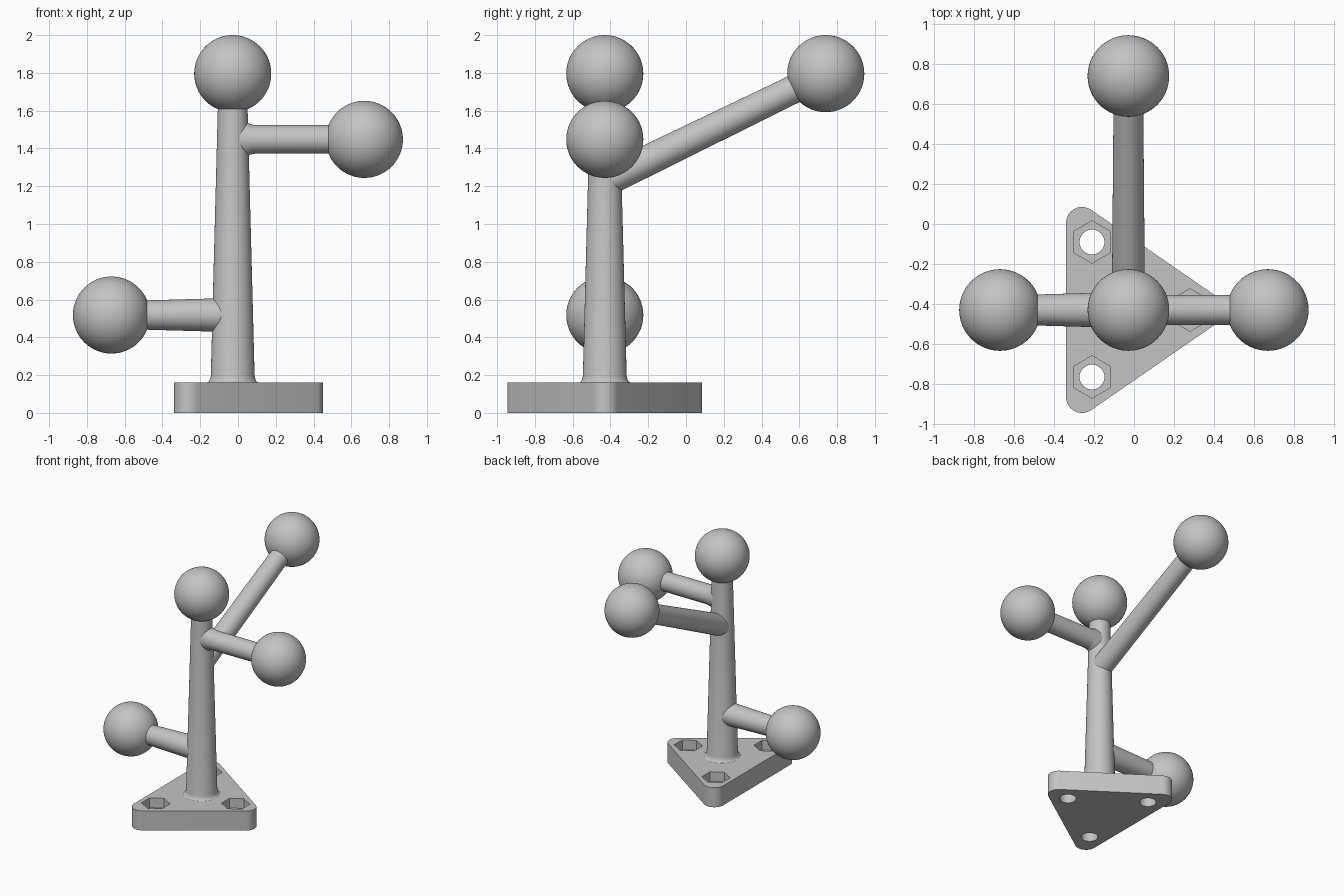
import bpy
import bmesh
from math import sin, cos, pi, radians, atan2
from mathutils import Vector

if "Cube" in bpy.data.objects:
    bpy.data.objects.remove(bpy.data.objects["Cube"])

# Single grey material
GREY = (0.55, 0.55, 0.55, 1)
grey = bpy.data.materials.new("plain grey")
grey.use_nodes = True
grey.diffuse_color = GREY
grey.node_tree.nodes["Principled BSDF"].inputs["Base Color"].default_value = GREY

SIDES = 64
POST_X, POST_Y = -0.028, -0.43
BALL_R = 0.204
CORNER_R = 0.08


def finish(name, bm):
    bmesh.ops.recalc_face_normals(bm, faces=bm.faces)
    mesh = bpy.data.meshes.new(name)
    bm.to_mesh(mesh)
    bm.free()
    mesh.materials.append(grey)
    obj = bpy.data.objects.new(name, mesh)
    bpy.context.collection.objects.link(obj)
    return obj


def smooth(obj):
    bpy.ops.object.select_all(action="DESELECT")
    obj.select_set(True)
    bpy.context.view_layer.objects.active = obj
    bpy.ops.object.shade_smooth_by_angle(angle=radians(30))


def loft(name, rings):
    """Skin a list of vertex rings and close both ends."""
    bm = bmesh.new()
    loops = [[bm.verts.new(p) for p in ring] for ring in rings]
    n = len(loops[0])
    for a, b in zip(loops, loops[1:]):
        for i in range(n):
            j = (i + 1) % n
            bm.faces.new((a[i], a[j], b[j], b[i]))
    bm.faces.new(loops[0])
    bm.faces.new(loops[-1])
    return finish(name, bm)


def prism(name, outline, z0, z1):
    return loft(name, [[(x, y, z) for x, y in outline] for z in (z0, z1)])


def circle(x, y, r, n):
    return [(x + r * sin(2 * pi * i / n), y + r * cos(2 * pi * i / n)) for i in range(n)]


def tube(name, start, direction, profile):
    """Round bar; profile rows are distance, side radius, upright radius."""
    start, d = Vector(start), Vector(direction).normalized()
    side = d.cross(Vector((0, 0, 1)))
    side = side.normalized() if side.length > 0.01 else Vector((1, 0, 0))
    up = side.cross(d)
    rings = []
    for dist, rs, ru in profile:
        rings.append([start + d * dist + side * rs * cos(t) + up * ru * sin(t)
                      for t in (2 * pi * i / SIDES for i in range(SIDES))])
    smooth(loft(name, rings))


def ball(name, centre):
    bm = bmesh.new()
    bmesh.ops.create_uvsphere(bm, u_segments=SIDES, v_segments=32, radius=BALL_R)
    bmesh.ops.translate(bm, verts=bm.verts, vec=centre)
    smooth(finish(name, bm))


# Triangular base plate with rounded corners, outlined counter-clockwise
corners = [Vector((-0.26, 0.005)), Vector((-0.26, -0.865)), Vector((0.37, POST_Y))]
outline = []
for i, c in enumerate(corners):
    edge_in, edge_out = c - corners[i - 1], corners[(i + 1) % 3] - c
    first = atan2(-edge_in.x, edge_in.y)
    sweep = (atan2(-edge_out.x, edge_out.y) - first) % (2 * pi)
    for k in range(13):
        a = first + sweep * k / 12
        outline.append((c.x + CORNER_R * cos(a), c.y + CORNER_R * sin(a)))
plate = prism("base_plate", outline, 0, 0.16)

# Bolt holes with hexagonal nut pockets
for x, y in ((-0.21, -0.09), (-0.21, -0.765), (0.28, POST_Y)):
    for n, r, floor in ((48, 0.062, -0.1), (6, 0.106, 0.08)):
        cutter = prism("cutter", circle(x, y, r, n), floor, 0.3)
        cutter.hide_render = True
        mod = plate.modifiers.new("hole", "BOOLEAN")
        mod.operation, mod.solver, mod.object = "DIFFERENCE", "EXACT", cutter
        bpy.context.view_layer.objects.active = plate
        bpy.ops.object.modifier_apply(modifier=mod.name)
        bpy.data.objects.remove(cutter)
smooth(plate)

# Tapered post with a small foot fillet
post = [(0.15, 0.136), (0.16, 0.136), (0.165, 0.128), (0.175, 0.121), (0.195, 0.116), (1.72, 0.076)]
tube("post", (POST_X, POST_Y, 0), (0, 0, 1), [(z, r, r) for z, r in post])
ball("top_ball", (POST_X, POST_Y, 1.796))

# Upper arm on the left, slightly flared where it meets the post
flare = [(0.02, 0.088), (0.083, 0.088), (0.092, 0.081), (0.115, 0.076), (0.6, 0.075)]
tube("upper_arm", (POST_X, POST_Y, 1.448), (1, 0, 0), [(d, 0.075, r) for d, r in flare])
ball("upper_arm_ball", (0.669, POST_Y, 1.448))

# Lower arm on the right
tube("lower_arm", (POST_X, POST_Y, 0.518), (-1, 0, 0),
     [(0.02, 0.09, 0.09), (0.58, 0.074, 0.074)])
ball("lower_arm_ball", (-0.67, POST_Y, 0.518))

# Sloping arm towards the back
root, tip = Vector((POST_X, POST_Y, 1.226)), Vector((POST_X, 0.74, 1.796))
tube("back_arm", root, tip - root, [(0.02, 0.083, 0.083), (1.2, 0.074, 0.074)])
ball("back_arm_ball", tip)
